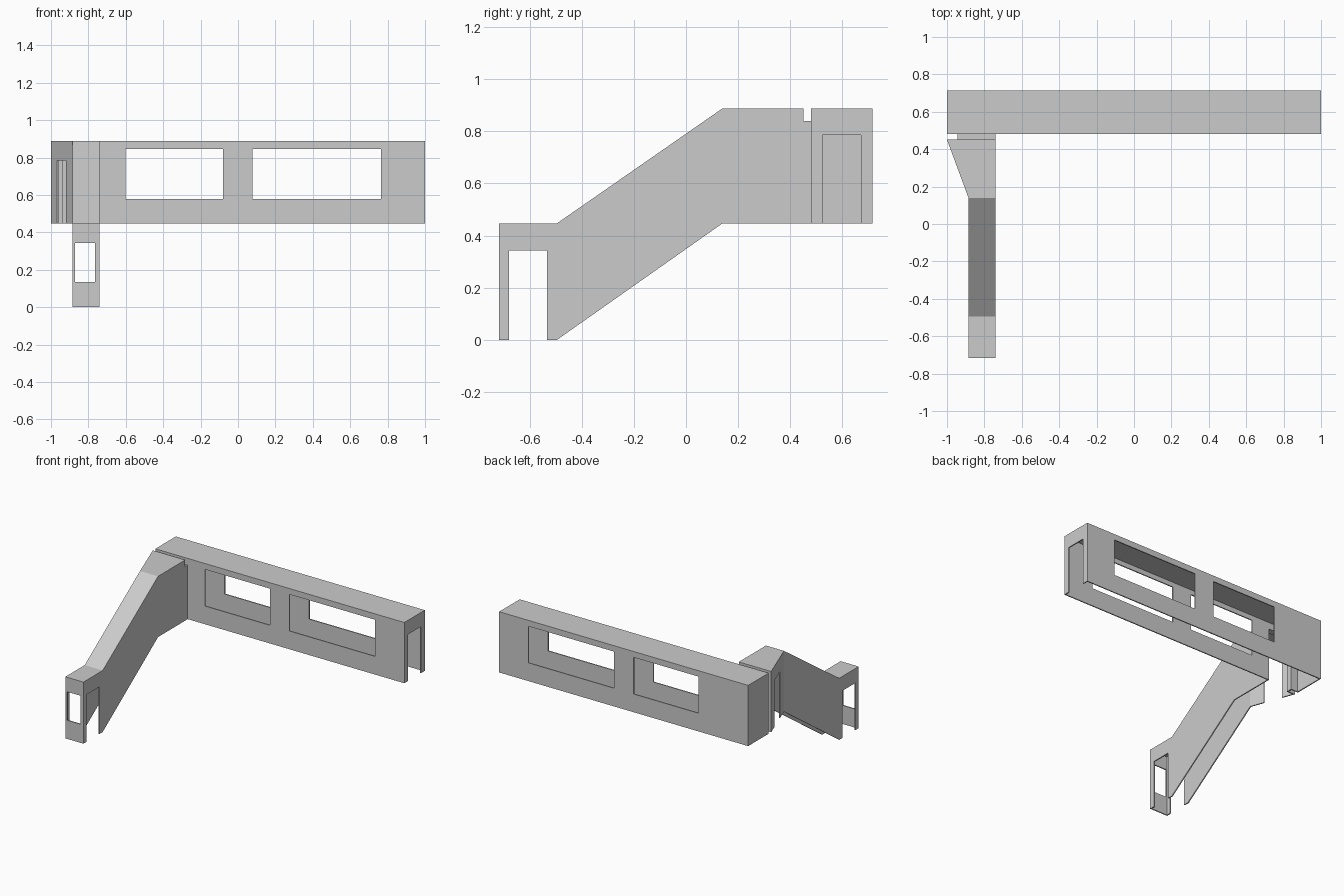
import bpy, bmesh
from mathutils import Vector

if "Cube" in bpy.data.objects:
    bpy.data.objects.remove(bpy.data.objects["Cube"])

T = 0.008                       # wall thickness
LOW, TOP = 0.447, 0.888         # upper level floor and roof
X0, X1 = -0.885, -0.74          # passage width


def prism(name, base, extrude):
    """Closed solid from a base outline and an extrusion vector."""
    bm = bmesh.new()
    face = bm.faces.new([bm.verts.new(p) for p in base])
    new = bmesh.ops.extrude_face_region(bm, geom=[face])["geom"]
    bmesh.ops.translate(bm, vec=Vector(extrude),
                        verts=[g for g in new if isinstance(g, bmesh.types.BMVert)])
    bmesh.ops.recalc_face_normals(bm, faces=bm.faces)
    me = bpy.data.meshes.new(name)
    bm.to_mesh(me)
    bm.free()
    ob = bpy.data.objects.new(name, me)
    bpy.context.collection.objects.link(ob)
    return ob


def box(name, x, y, z):
    return prism(name, [(x[0], y[0], z[0]), (x[1], y[0], z[0]),
                        (x[1], y[1], z[0]), (x[0], y[1], z[0])], (0, 0, z[1] - z[0]))


def side(name, x, pts):
    return prism(name, [(x[0], y, z) for y, z in pts], (x[1] - x[0], 0, 0))


def plan(name, z, pts):
    return prism(name, [(x, y, z[0]) for x, y in pts], (0, 0, z[1] - z[0]))


def cut(ob, *cutters):
    """Subtract each cutter and delete it."""
    bpy.context.view_layer.objects.active = ob
    for c in cutters:
        c.hide_render = True
        m = ob.modifiers.new("cut", 'BOOLEAN')
        m.operation, m.solver, m.object = 'DIFFERENCE', 'EXACT', c
        bpy.ops.object.modifier_apply(modifier=m.name)
        bpy.data.objects.remove(c, do_unlink=True)


def link_opening(y):
    return box("link_cutter", (-0.945 + T, X1 - T), y, (0.3, 0.84 - T))


# Long hall: bottomless shell, windows front and back, end doorway
hall = box("long_hall", (-1, 1), (0.48, 0.715), (LOW, TOP))
cut(hall,
    box("inside", (-1 + T, 1 - T), (0.48 + T, 0.715 - T), (0.3, TOP - T)),
    *[box("window_cutter", x, (0.4, 0.8), (0.579, 0.845))
      for x in ((-0.602, -0.08), (0.077, 0.765))],
    box("end_door_cutter", (0.95, 1.1), (0.524, 0.671), (0.3, 0.785)),
    link_opening((0.465, 0.51)))

# Short link between hall and landing
link = box("link", (-0.945, X1), (0.451, 0.48), (LOW, 0.84))
cut(link, link_opening((0.40, 0.52)))


# Landing with one splayed wall and its doorway
def splay(y, offset=0.0):
    return (-0.885 - 0.115 / 0.311 * (y - 0.14) + offset * 1.066, y)


landing = plan("landing", (LOW, TOP),
               [splay(0.14), splay(0.451), (X1, 0.451), (X1, 0.14)])
cut(landing,
    plan("inside", (0.3, TOP - T),
         [splay(0.12, T), splay(0.451 - T, T), (X1 - T, 0.451 - T), (X1 - T, 0.12)]),
    plan("splay_door_cutter", (0.3, 0.785),
         [(-0.987, 0.358), (-0.939, 0.228), (-0.901, 0.242), (-0.949, 0.372)]),
    link_opening((0.42, 0.47)))

# Entrance booth and sloped passage
passage = side("sloped_passage", (X0, X1),
               [(-0.717, 0), (-0.495, 0), (0.14, LOW),
                (0.14, TOP), (-0.495, LOW), (-0.717, LOW)])
k = (TOP - LOW) / 0.635
cut(passage,
    side("inside", (X0 + T, X1 - T),
         [(-0.717 + T, -0.1), (-0.48, -0.1), (0.18, LOW - 0.1),
          (0.18, TOP - 1.2 * T + 0.04 * k), (-0.493, LOW - T), (-0.717 + T, LOW - T)]),
    box("booth_window_cutter", (-0.871, -0.765), (-0.8, -0.69), (0.135, 0.342)),
    box("booth_door_cutter", (-1, -0.6), (-0.679, -0.533), (-0.2, 0.342)))
